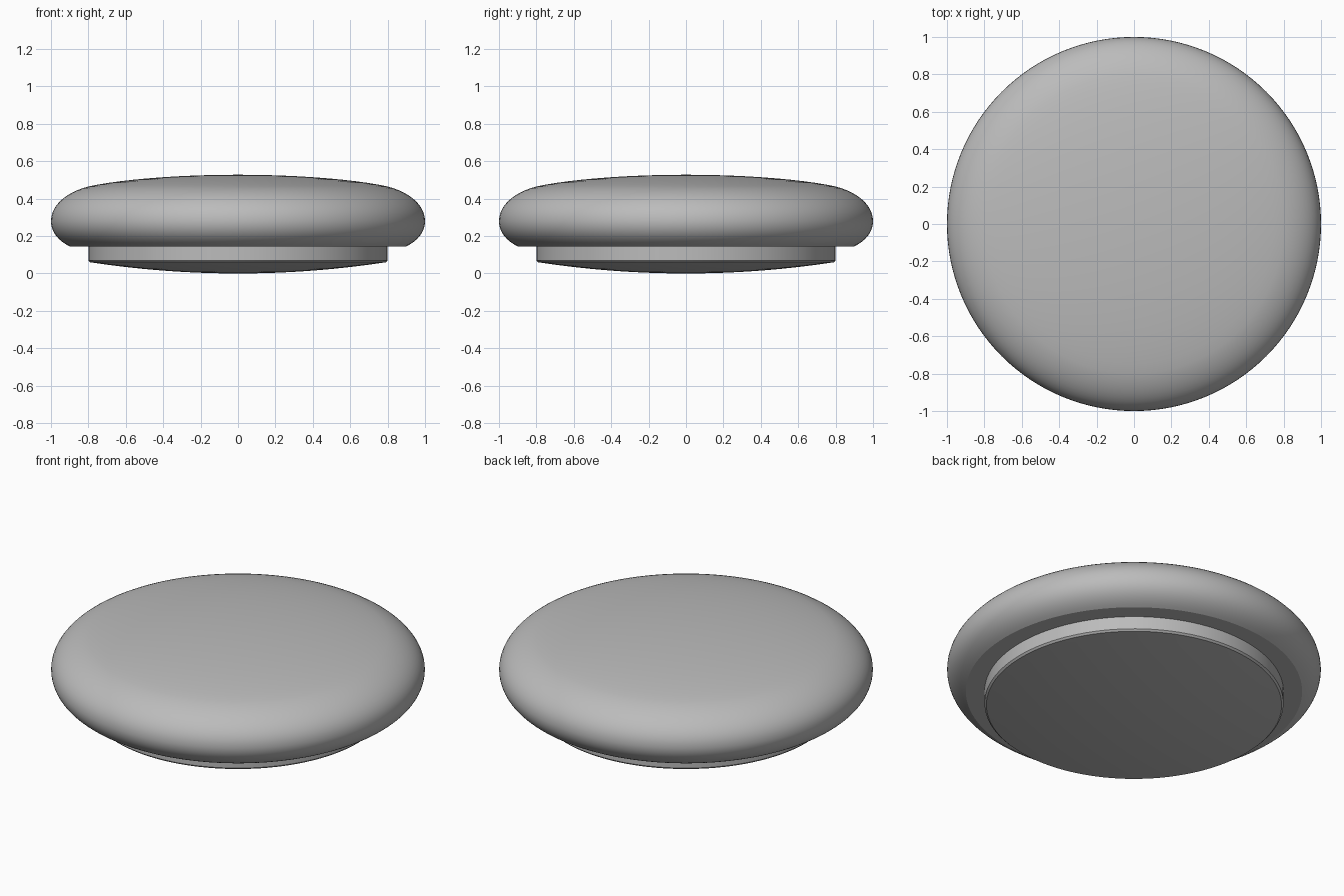
import bpy
import bmesh
import math
from mathutils import Vector
from mathutils.geometry import interpolate_bezier

SIDES = 128

if "Cube" in bpy.data.objects:
    bpy.data.objects.remove(bpy.data.objects["Cube"])

# Single grey material
grey = bpy.data.materials.new("plain grey")
grey.use_nodes = True
colour = (0.5, 0.5, 0.5, 1)
grey.diffuse_color = colour
grey.node_tree.nodes["Principled BSDF"].inputs["Base Color"].default_value = colour


def bezier(a, b, c, d, steps=12):
    """Points (radius, height) along a cubic curve."""
    a, b, c, d = (Vector((p[0], 0, p[1])) for p in (a, b, c, d))
    return [(p.x, p.z) for p in interpolate_bezier(a, b, c, d, steps)]


def lathe(name, profile):
    """Spin a (radius, height) profile around the z axis."""
    bm = bmesh.new()
    verts = [bm.verts.new((r, 0, z)) for r, z in profile]
    edges = [bm.edges.new(pair) for pair in zip(verts, verts[1:])]
    bmesh.ops.spin(bm, geom=verts + edges, cent=(0, 0, 0), axis=(0, 0, 1),
                   angle=math.tau, steps=SIDES, use_merge=False)
    bmesh.ops.remove_doubles(bm, verts=bm.verts, dist=0.0002)
    bmesh.ops.dissolve_degenerate(bm, edges=bm.edges, dist=0.0001)
    bmesh.ops.recalc_face_normals(bm, faces=bm.faces)
    # Open shells: make the face farthest from the middle height point outward
    end = max(bm.faces, key=lambda f: abs(f.calc_center_median().z - 0.145))
    if end.normal.z * (end.calc_center_median().z - 0.145) < 0:
        bmesh.ops.reverse_faces(bm, faces=bm.faces)
    mesh = bpy.data.meshes.new(name)
    bm.to_mesh(mesh)
    bm.free()
    mesh.materials.append(grey)
    obj = bpy.data.objects.new(name, mesh)
    bpy.context.collection.objects.link(obj)
    bpy.ops.object.select_all(action="DESELECT")
    obj.select_set(True)
    bpy.context.view_layer.objects.active = obj
    bpy.ops.object.shade_smooth_by_angle(angle=math.radians(25))


# Domed cap with a rounded rim and a flat underside ring
dome = bezier((0, 0.528), (0.3, 0.528), (0.62, 0.505), (0.8, 0.465))
shoulder = bezier((0.8, 0.465), (0.91, 0.437), (1, 0.37), (1, 0.28))
undercut = bezier((1, 0.28), (1, 0.22), (0.96, 0.175), (0.9, 0.145))
lathe("cap", dome + shoulder[1:] + undercut[1:] + [(0.8, 0.145)])

# Round base with a small chamfer and a shallow bowed bottom
bottom = bezier((0.79, 0.06), (0.53, 0.02), (0.26, 0), (0, 0))
lathe("base", [(0.8, 0.145), (0.8, 0.07)] + bottom)
